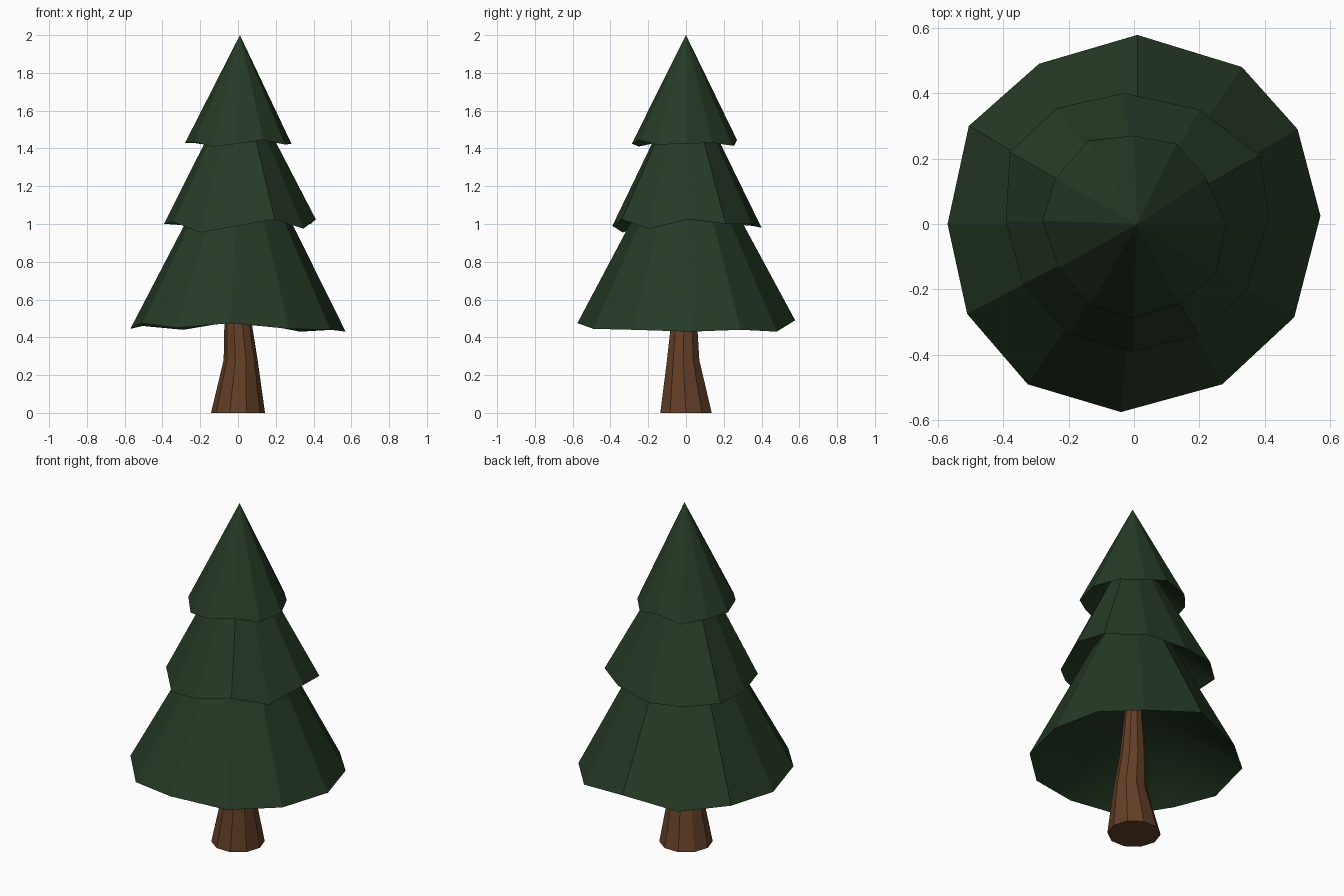
import bpy, bmesh
from math import sin, cos, radians

if "Cube" in bpy.data.objects:
    bpy.data.objects.remove(bpy.data.objects["Cube"])


def material(name, rgb):
    m = bpy.data.materials.new(name)
    m.diffuse_color = (*rgb, 1)
    m.use_nodes = True
    m.node_tree.nodes["Principled BSDF"].inputs["Base Color"].default_value = m.diffuse_color
    return m


def finish(name, bm, mat):
    bmesh.ops.recalc_face_normals(bm, faces=bm.faces)
    me = bpy.data.meshes.new(name)
    bm.to_mesh(me)
    bm.free()
    me.materials.append(mat)
    ob = bpy.data.objects.new(name, me)
    bpy.context.collection.objects.link(ob)


green = material("needles", (0.019, 0.043, 0.019))
brown = material("bark", (0.125, 0.05, 0.02))


# Foliage cone with an uneven rim and a smooth hollow underside
def tier(name, rim, apex, hollow):
    bm = bmesh.new()
    ring = [bm.verts.new(p) for p in rim]
    tip = bm.verts.new((0.01, 0, apex))
    inner = [bm.verts.new(p) for p in rim]
    roof = bm.verts.new((0, 0, hollow))
    for i, v in enumerate(ring):
        bm.faces.new((v, tip, ring[i - 1]))
        bm.faces.new((inner[i], roof, inner[i - 1])).smooth = True
    bmesh.ops.recalc_face_normals(bm, faces=bm.faces)
    bmesh.ops.reverse_faces(bm, faces=roof.link_faces)
    me = bpy.data.meshes.new(name)
    bm.to_mesh(me)
    bm.free()
    me.materials.append(green)
    bpy.context.collection.objects.link(bpy.data.objects.new(name, me))


tier("lower_foliage", [
    (0.01, 0.578, 0.49), (0.33, 0.48, 0.43), (0.5, 0.29, 0.44), (0.57, 0.025, 0.43),
    (0.49, -0.285, 0.44), (0.27, -0.49, 0.445), (-0.04, -0.575, 0.475), (-0.325, -0.49, 0.45),
    (-0.51, -0.275, 0.475), (-0.57, 0.0, 0.445), (-0.505, 0.3, 0.46), (-0.29, 0.49, 0.44)], 1.56, 0.86)
tier("middle_foliage", [
    (-0.03, 0.4, 0.98), (0.2, 0.35, 1.0), (0.385, 0.21, 1.0), (0.412, 0.02, 1.025),
    (0.345, -0.2, 0.975), (0.195, -0.34, 1.025), (0, -0.39, 0.99), (-0.2, -0.335, 0.955),
    (-0.34, -0.185, 1.01), (-0.392, 0.01, 1.0), (-0.38, 0.22, 1.0), (-0.235, 0.355, 0.99)], 1.8, 1.3)
tier("top_foliage", [
    (0, 0.27, 1.445), (0.13, 0.245, 1.415), (0.22, 0.14, 1.43), (0.283, 0.0, 1.425),
    (0.25, -0.155, 1.42), (0.135, -0.245, 1.445), (0, -0.287, 1.425), (-0.135, -0.25, 1.41),
    (-0.23, -0.135, 1.435), (-0.28, 0.01, 1.43), (-0.24, 0.14, 1.43), (-0.14, 0.255, 1.415)], 2.0, 1.62)

# Ten-sided trunk: (z, radius, centre x, centre y) per ring
N = 10
bm = bmesh.new()
rings = []
for z, r, cx, cy in [(0, 0.143, 0, 0), (0.28, 0.09, 0.014, -0.015),
                     (0.48, 0.072, 0, -0.01), (0.9, 0.035, 0, 0)]:
    rings.append([bm.verts.new((cx + r * cos(radians(360 / N * i)),
                                cy + r * sin(radians(360 / N * i)), z)) for i in range(N)])
for a, b in zip(rings, rings[1:]):
    for i in range(N):
        bm.faces.new((a[i - 1], a[i], b[i], b[i - 1]))
bm.faces.new(rings[0])
bm.faces.new(rings[-1])
finish("trunk", bm, brown)
